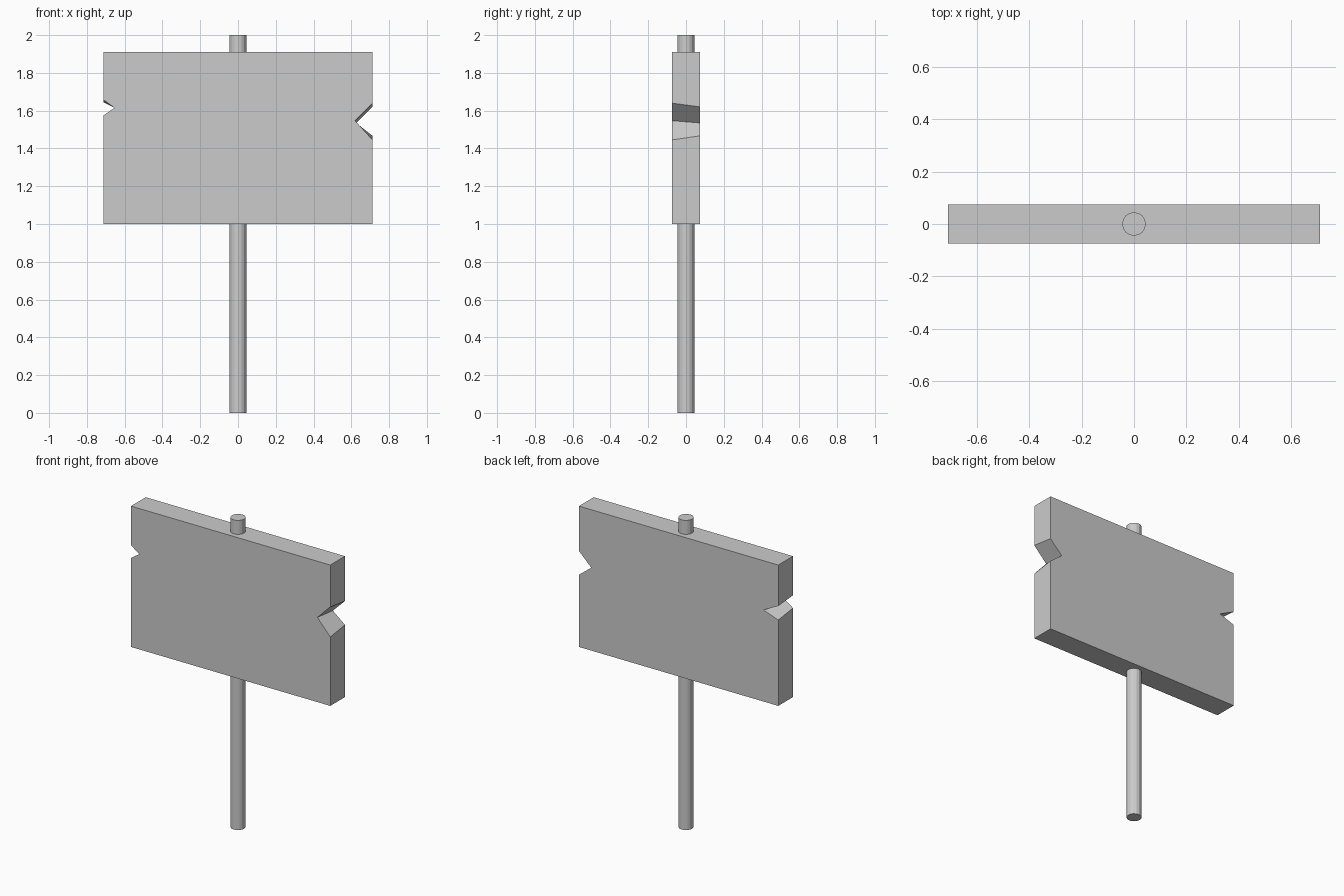
import bpy, bmesh

if "Cube" in bpy.data.objects:
    bpy.data.objects.remove(bpy.data.objects["Cube"])

HALF_W, BOTTOM, TOP, HALF_T = 0.712, 1.0, 1.91, 0.075


def outline(right, left):
    """Board outline (x, z); each notch is (upper z, tip x, tip z, lower z)."""
    ru, rx, rz, rl = right
    lu, lx, lz, ll = left
    return [(-HALF_W, BOTTOM), (HALF_W, BOTTOM),
            (HALF_W, rl), (rx, rz), (HALF_W, ru),
            (HALF_W, TOP), (-HALF_W, TOP),
            (-HALF_W, lu), (lx, lz), (-HALF_W, ll)]


# Notched board: the cracks differ slightly between front and back
front = outline((1.64, 0.62, 1.547, 1.445), (1.657, -0.654, 1.615, 1.575))
back = outline((1.62, 0.625, 1.535, 1.467), (1.645, -0.606, 1.592, 1.555))

bm = bmesh.new()
f = [bm.verts.new((x, -HALF_T, z)) for x, z in front]
b = [bm.verts.new((x, HALF_T, z)) for x, z in back]
bm.faces.new(f)
bm.faces.new(b[::-1])
for i in range(len(f)):
    j = (i + 1) % len(f)
    bm.faces.new((f[i], b[i], b[j], f[j]))
bmesh.ops.recalc_face_normals(bm, faces=bm.faces)
mesh = bpy.data.meshes.new("sign_board")
bm.to_mesh(mesh)
bm.free()
bpy.context.collection.objects.link(bpy.data.objects.new("sign_board", mesh))

# Post running through the board
bpy.ops.mesh.primitive_cylinder_add(vertices=16, radius=0.045, depth=2.0,
                                    location=(0, 0, 1.0))
bpy.context.object.name = "post"
